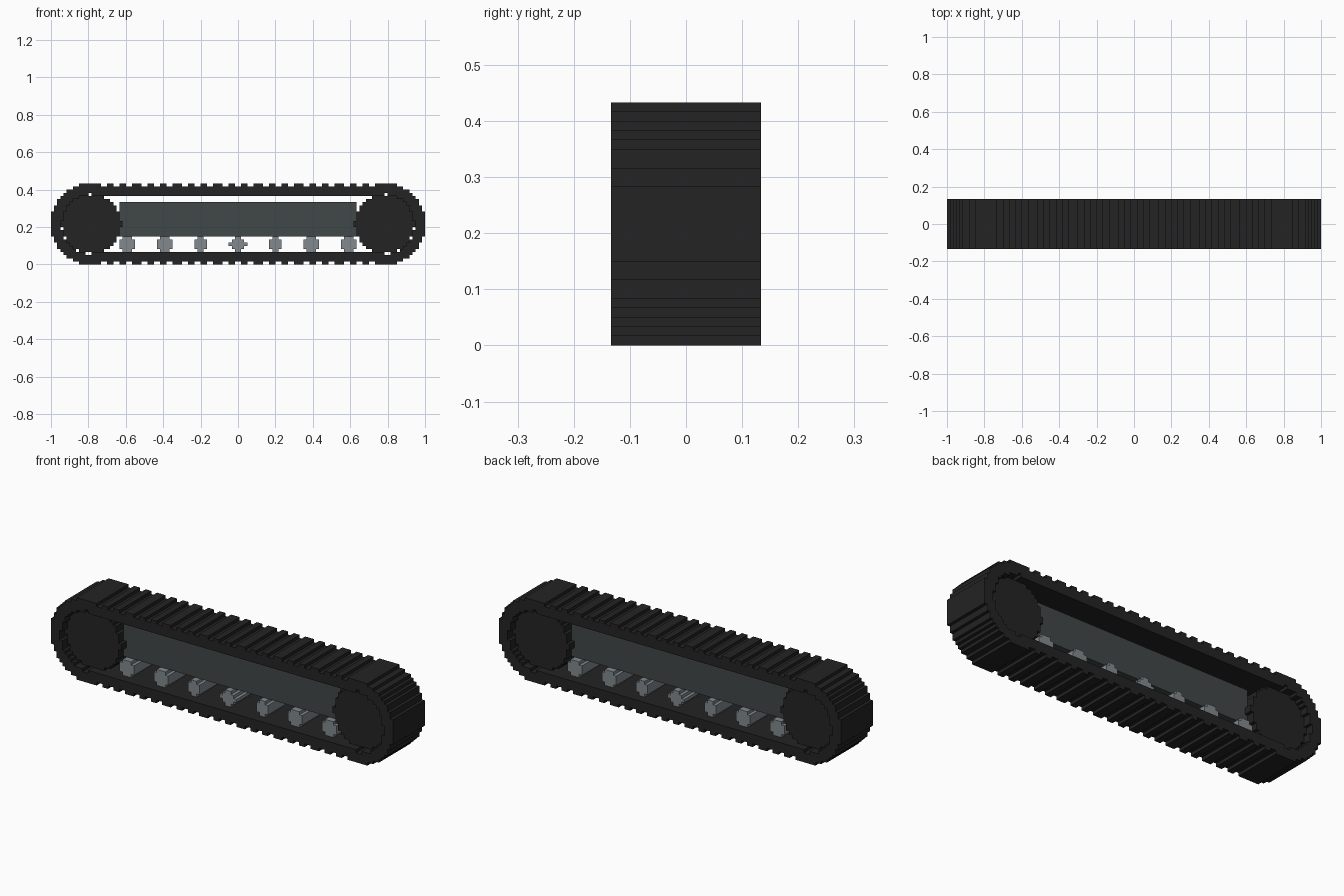
import bpy, bmesh, math

if "Cube" in bpy.data.objects:
    bpy.data.objects.remove(bpy.data.objects["Cube"])

U = 1 / 60          # block size
CX, CZ = 47, 13     # end wheel centre, in blocks


def material(name, rgb):
    m = bpy.data.materials.new(name)
    m.diffuse_color = (*rgb, 1)
    m.use_nodes = True
    m.node_tree.nodes["Principled BSDF"].inputs["Base Color"].default_value = m.diffuse_color
    return m


RUBBER = material("black rubber", (0.017, 0.017, 0.017))
FRAME = material("dark grey steel", (0.052, 0.063, 0.063))
STEEL = material("light grey steel", (0.22, 0.25, 0.27))


def block_part(name, inside, half_depth, mat):
    """Extrude the blocks of the x-z plane chosen by a rule along y."""
    cells = {(i, k) for i in range(-60, 60) for k in range(26)
             if inside(i + 0.5, k + 0.5)}
    bm = bmesh.new()
    verts = {}

    def vert(x, y, z):
        if (x, y, z) not in verts:
            verts[x, y, z] = bm.verts.new((x * U, y * U, z * U))
        return verts[x, y, z]

    h = half_depth
    for i, k in cells:
        ring = [(i, k), (i + 1, k), (i + 1, k + 1), (i, k + 1)]
        bm.faces.new([vert(x, -h, z) for x, z in ring])
        bm.faces.new([vert(x, h, z) for x, z in reversed(ring)])
        for n, (di, dk) in enumerate([(0, -1), (1, 0), (0, 1), (-1, 0)]):
            if (i + di, k + dk) not in cells:
                (ax, az), (bx, bz) = ring[n], ring[(n + 1) % 4]
                bm.faces.new([vert(ax, -h, az), vert(ax, h, az),
                              vert(bx, h, bz), vert(bx, -h, bz)])
    bmesh.ops.recalc_face_normals(bm, faces=bm.faces)
    bmesh.ops.dissolve_limit(bm, angle_limit=0.01, verts=bm.verts, edges=bm.edges)
    me = bpy.data.meshes.new(name)
    bm.to_mesh(me)
    bm.free()
    me.materials.append(mat)
    ob = bpy.data.objects.new(name, me)
    bpy.context.collection.objects.link(ob)


# Track: rounded loop with lugs along the straight runs
def track(x, z):
    dx, dz = abs(x) - CX, z - CZ
    if dx > 0:
        inner = 9.7 if dz < 0 else 9.55
        return inner < math.hypot(dx, dz) <= 13
    lug = 1.1 < abs(x) % 4.33 < 3.3 or dx > -3
    return 9 < abs(dz) < (13 if lug else 12)


block_part("track_belt", track, 8, RUBBER)

# End wheels
for side, label in ((-1, "left"), (1, "right")):
    block_part(label + "_end_wheel",
               lambda x, z: math.hypot(x - side * CX, z - CZ) < 9.55
               and abs(z - CZ) < 9, 5.5, RUBBER)

# Central frame beam
block_part("frame_beam", lambda x, z: abs(x) < 38 and 9 < z < 20, 3, FRAME)

# Road rollers: distance from the middle and radius
for n, (c, r) in enumerate([(-35.5, 2.5), (-23.5, 2.5), (-12, 2.2), (0, 2.53),
                            (12, 2.2), (23.5, 2.5), (35.5, 2.5)]):
    block_part("road_roller_%d" % (n + 1),
               lambda x, z: (x - c) ** 2 + 1.05 * (z - 6.5) ** 2 < r * r, 5, STEEL)
